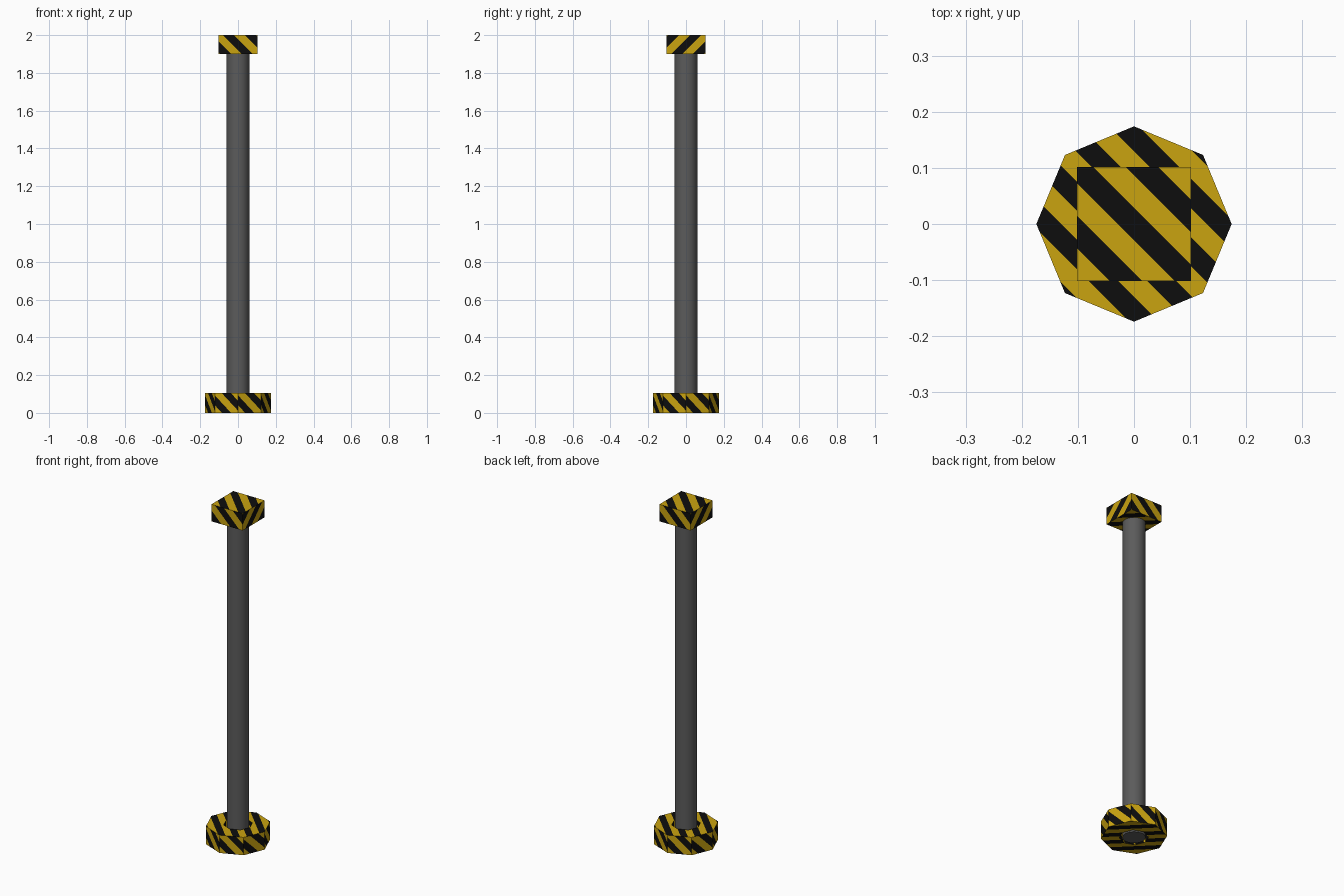
import bpy, bmesh, math
from mathutils import Vector

if "Cube" in bpy.data.objects:
    bpy.data.objects.remove(bpy.data.objects["Cube"])


def material(name, rgb):
    m = bpy.data.materials.new(name)
    m.diffuse_color = (*rgb, 1.0)
    m.use_nodes = True
    m.node_tree.nodes["Principled BSDF"].inputs["Base Color"].default_value = m.diffuse_color
    return m


YELLOW = material("warning yellow", (0.59, 0.37, 0.005))
BLACK = material("warning black", (0.004, 0.004, 0.004))
GREY = material("pole grey", (0.105, 0.105, 0.105))


def stripe_axis(n, flip_sides):
    """Direction across the diagonal stripes for a face with normal n."""
    if abs(n.z) > 0.5:
        return Vector((1, 1, 0))
    u = Vector((0, 0, 1)).cross(n).normalized()
    lean = -1 if flip_sides and abs(n.x) > 0.5 else 1
    return u + Vector((0, 0, lean))


def striped_object(name, bm, centre, period, phase, flip_sides=False):
    """Cut every face along diagonal lines and colour alternate bands."""
    bmesh.ops.recalc_face_normals(bm, faces=bm.faces)
    bm.normal_update()
    bmesh.ops.split_edges(bm, edges=bm.edges[:])
    tag = bm.faces.layers.int.new("side")
    originals = bm.faces[:]
    sides = []
    for i, f in enumerate(originals):
        f[tag] = i
        mid = f.calc_center_median()
        n = f.normal.copy()
        # flat faces share one pattern, upright faces are centred on themselves
        origin = Vector((0, 0, mid.z)) if abs(n.z) > 0.5 else mid.copy()
        sides.append((origin, stripe_axis(n, flip_sides)))
    for i, (origin, d) in enumerate(sides):
        for k in range(-8, 9):
            c = (k + 0.5) * period / 2 + phase
            faces = [f for f in bm.faces if f[tag] == i]
            edges = {e for f in faces for e in f.edges}
            verts = {v for f in faces for v in f.verts}
            bmesh.ops.bisect_plane(bm, geom=faces + list(edges) + list(verts), dist=1e-6,
                                   plane_co=origin + d * (c / d.length_squared), plane_no=d)
    for f in bm.faces:
        origin, d = sides[f[tag]]
        s = (f.calc_center_median() - origin).dot(d) - phase
        f.material_index = 1 if math.cos(2 * math.pi * s / period) > 0 else 0
    bmesh.ops.remove_doubles(bm, verts=bm.verts, dist=1e-5)
    me = bpy.data.meshes.new(name)
    bm.to_mesh(me)
    bm.free()
    me.materials.append(YELLOW)
    me.materials.append(BLACK)
    ob = bpy.data.objects.new(name, me)
    bpy.context.collection.objects.link(ob)
    ob.location = centre
    return ob


# pole
bpy.ops.mesh.primitive_cylinder_add(vertices=32, radius=0.06, depth=1.9, location=(0, 0, 0.95))
pole = bpy.context.object
pole.name = "pole"
pole.data.materials.append(GREY)
bpy.ops.object.shade_smooth_by_angle()

# square cap
bm = bmesh.new()
bmesh.ops.create_cube(bm, size=1)
bmesh.ops.scale(bm, vec=(0.204, 0.204, 0.1), verts=bm.verts)
striped_object("top_cap", bm, (0, 0, 1.95), 0.116, 0.0, flip_sides=True)

# eight-sided ring base around the pole
bm = bmesh.new()
profile = [(0.174, 0), (0.174, 0.105), (0.078, 0.105), (0.078, 0)]
rings = []
for i in range(8):
    a = i * math.pi / 4
    rings.append([bm.verts.new((r * math.cos(a), r * math.sin(a), z)) for r, z in profile])
for i in range(8):
    p, q = rings[i], rings[(i + 1) % 8]
    for j in range(4):
        k = (j + 1) % 4
        bm.faces.new((p[j], q[j], q[k], p[k]))
striped_object("base_ring", bm, (0, 0, 0), 0.104, 0.052)
